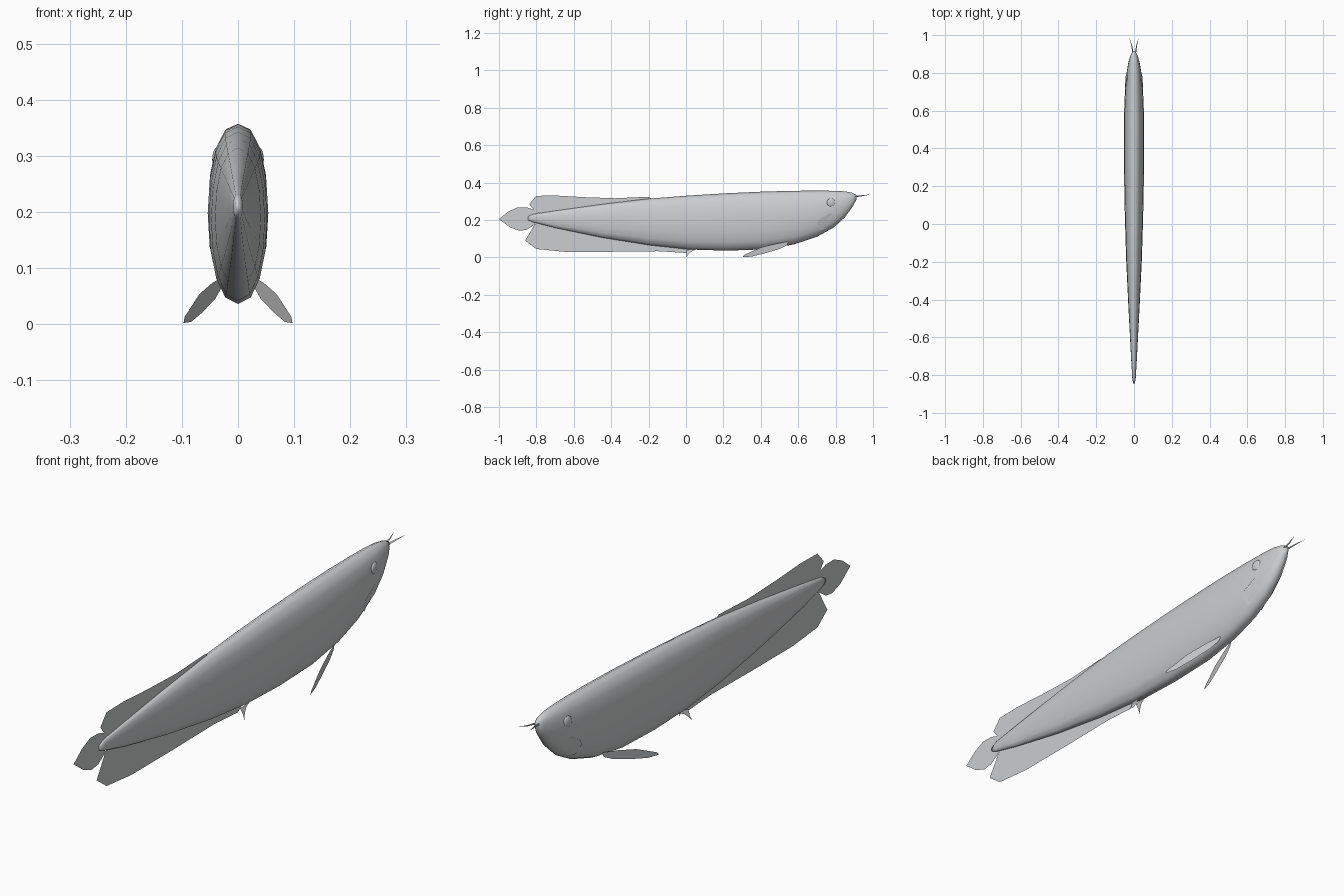
import bpy, bmesh, math
from mathutils import Vector

cube = bpy.data.objects.get("Cube")
if cube:
    bpy.data.objects.remove(cube, do_unlink=True)

grey = bpy.data.materials.new("pale grey")
grey.use_nodes = True
COLOUR = (0.6, 0.61, 0.62, 1)
grey.diffuse_color = COLOUR
grey.node_tree.nodes["Principled BSDF"].inputs["Base Color"].default_value = COLOUR


def make(name, verts, faces, smooth=False, closed=False):
    mesh = bpy.data.meshes.new(name)
    mesh.from_pydata(verts, [], faces)
    if closed:
        bm = bmesh.new()
        bm.from_mesh(mesh)
        bmesh.ops.recalc_face_normals(bm, faces=bm.faces)
        bm.to_mesh(mesh)
        bm.free()
    mesh.materials.append(grey)
    for p in mesh.polygons:
        p.use_smooth = smooth
    ob = bpy.data.objects.new(name, mesh)
    bpy.context.collection.objects.link(ob)
    return ob


def flat(name, outline, place):
    """Flat fin from a (y, z) outline; place gives x for each point."""
    return make(name, [(place(y, z), y, z) for y, z in outline],
                [tuple(range(len(outline)))])


# Body stations: y, bottom z, top z, half width
STATIONS = [
    (-0.845, 0.200, 0.218, 0.004), (-0.82, 0.189, 0.231, 0.009),
    (-0.70, 0.158, 0.249, 0.016), (-0.45, 0.106, 0.284, 0.029),
    (-0.20, 0.066, 0.314, 0.041), (0.02, 0.042, 0.331, 0.048),
    (0.22, 0.036, 0.343, 0.052), (0.42, 0.043, 0.352, 0.054),
    (0.58, 0.070, 0.356, 0.053), (0.70, 0.110, 0.357, 0.048),
    (0.79, 0.160, 0.356, 0.041), (0.85, 0.215, 0.353, 0.031),
    (0.89, 0.270, 0.345, 0.020), (0.912, 0.310, 0.334, 0.008),
]
SIDES = 16


def section(y):
    for a, b in zip(STATIONS, STATIONS[1:]):
        if y <= b[0]:
            f = (y - a[0]) / (b[0] - a[0])
            return [p + (q - p) * f for p, q in zip(a, b)][1:]
    return STATIONS[-1][1:]


def skin_x(y, z):
    """Half width of the body at a point of its side."""
    low, high, half = section(y)
    s = (2 * z - low - high) / (high - low)
    return half * max(0, 1 - s * s) ** 0.43


verts, faces = [], []
for y, low, high, half in STATIONS:
    for k in range(SIDES):
        a = math.tau * k / SIDES
        c = math.cos(a)
        verts.append((math.copysign(abs(c) ** 0.86, c) * half, y,
                      (low + high) / 2 + math.sin(a) * (high - low) / 2))
for r in range(len(STATIONS) - 1):
    for k in range(SIDES):
        n = (k + 1) % SIDES
        faces.append((r * SIDES + k, r * SIDES + n,
                      (r + 1) * SIDES + n, (r + 1) * SIDES + k))
faces.append(tuple(range(SIDES)))
faces.append(tuple(range(len(verts) - SIDES, len(verts))))
make("body", verts, faces, True, True)

# Fins on the centre line
middle = lambda y, z: 0.0
flat("dorsal_fin", [(-0.18, 0.312), (-0.20, 0.324), (-0.38, 0.316), (-0.55, 0.322),
                    (-0.70, 0.331), (-0.80, 0.329), (-0.838, 0.285), (-0.80, 0.235),
                    (-0.45, 0.27)], middle)
flat("anal_fin", [(0.03, 0.045), (0.0, 0.024), (-0.15, 0.033), (-0.40, 0.030),
                  (-0.65, 0.030), (-0.80, 0.045), (-0.86, 0.090), (-0.80, 0.19),
                  (-0.45, 0.12), (-0.20, 0.08)], middle)
flat("tail_fin", [(-0.79, 0.21), (-0.80, 0.25), (-0.85, 0.267), (-0.90, 0.268),
                  (-0.95, 0.245), (-1.0, 0.205), (-0.94, 0.160), (-0.89, 0.142),
                  (-0.85, 0.148), (-0.81, 0.175)], middle)

for side, s in (("left", 1), ("right", -1)):
    # Paired fins stand upright and splay outward to the rear
    flat(side + "_pectoral_fin",
         [(0.55, 0.085), (0.48, 0.073), (0.40, 0.053), (0.31, 0.013), (0.303, 0.002),
          (0.35, 0.004), (0.42, 0.021), (0.50, 0.045), (0.54, 0.065)],
         lambda y, z: s * (0.055 + 0.286 * (0.45 - y)))
    flat(side + "_pelvic_fin",
         [(0.06, 0.044), (0.03, 0.032), (0.012, 0.015), (0.0, 0.0), (0.004, 0.018),
          (0.0, 0.040)],
         lambda y, z: s * (0.027 - 0.45 * z))

    # Whisker: a tapering three-sided spike
    root = Vector((s * 0.005, 0.895, 0.325))
    bend = Vector((s * 0.013, 0.945, 0.330))
    tip = Vector((s * 0.025, 0.988, 0.337))
    ring = [Vector((math.cos(a), 0, math.sin(a))) for a in
            (math.tau * k / 3 for k in range(3))]
    pts = [root + v * 0.005 for v in ring] + [bend + v * 0.003 for v in ring] + [tip]
    fs = [(k, (k + 1) % 3, (k + 1) % 3 + 3, k + 3) for k in range(3)]
    fs += [(k + 3, (k + 1) % 3 + 3, 6) for k in range(3)] + [(0, 1, 2)]
    make(side + "_whisker", pts, fs, False, True)

    # Eye: a shallow dome set in the head
    bm = bmesh.new()
    bmesh.ops.create_uvsphere(bm, u_segments=16, v_segments=8, radius=1)
    ob = make(side + "_eye", [], [])
    bm.to_mesh(ob.data)
    bm.free()
    for p in ob.data.polygons:
        p.use_smooth = True
    ob.scale = (0.008, 0.022, 0.022)
    ob.location = (s * (skin_x(0.775, 0.293) - 0.002), 0.775, 0.293)
    ob.rotation_euler = (0, 0, s * 0.15)

    # Gill cover: a thin flap lifted along its rear edge
    rear = [(0.77, 0.235), (0.715, 0.205), (0.70, 0.180), (0.72, 0.145)]
    front = [(0.785, 0.232), (0.765, 0.205), (0.755, 0.185), (0.75, 0.155)]
    pts = [(s * (skin_x(y, z) + 0.003), y, z) for y, z in rear]
    pts += [(s * (skin_x(y, z) - 0.001), y, z) for y, z in front]
    make(side + "_gill_cover", pts,
         [(i, i + 1, i + 5, i + 4)[::s] for i in range(3)], True)
